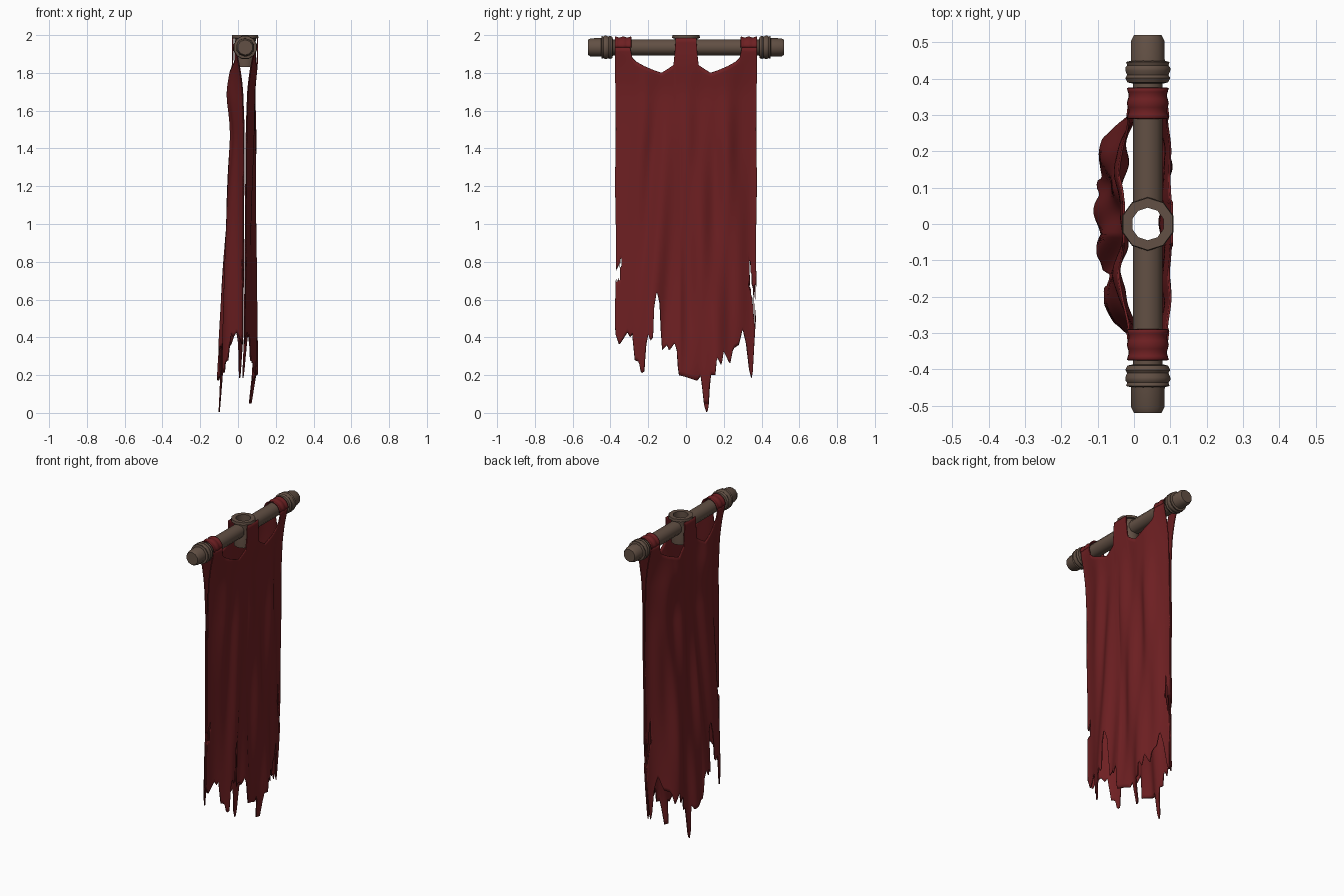
import bpy, bmesh, math

if "Cube" in bpy.data.objects:
    bpy.data.objects.remove(bpy.data.objects["Cube"])

CX, PZ = 0.038, 1.935          # crossbar centre line


def material(name, col):
    m = bpy.data.materials.new(name)
    m.diffuse_color = (*col, 1)
    m.use_nodes = True
    m.node_tree.nodes["Principled BSDF"].inputs["Base Color"].default_value = m.diffuse_color
    return m


RED = material("dark red cloth", (0.155, 0.014, 0.016))
WOOD = material("weathered wood", (0.122, 0.08, 0.058))


def make(name, bm, mat, smooth=True, thick=0):
    bmesh.ops.recalc_face_normals(bm, faces=bm.faces)
    me = bpy.data.meshes.new(name)
    bm.to_mesh(me)
    bm.free()
    me.materials.append(mat)
    ob = bpy.data.objects.new(name, me)
    bpy.context.collection.objects.link(ob)
    if thick:
        s = ob.modifiers.new("thickness", 'SOLIDIFY')
        s.thickness, s.offset = thick, 0
    if smooth:
        bpy.ops.object.select_all(action='DESELECT')
        ob.select_set(True)
        bpy.context.view_layer.objects.active = ob
        bpy.ops.object.shade_smooth_by_angle(angle=math.radians(40))
    return ob


def lathe(name, profile, sides, axis='Y', closed=False, smooth=True):
    """Spin (radius, position) points round the crossbar or a vertical axis."""
    bm = bmesh.new()
    rings = []
    for r, p in profile:
        ring = []
        for i in range(sides):
            a = 2 * math.pi * (i + 0.5) / sides
            u, v = r * math.cos(a), r * math.sin(a)
            ring.append(bm.verts.new((CX + u, p, PZ + v) if axis == 'Y' else (CX + u, v, p)))
        rings.append(ring)
    n = len(rings)
    for k in range(n if closed else n - 1):
        a, b = rings[k], rings[(k + 1) % n]
        for i in range(sides):
            j = (i + 1) % sides
            bm.faces.new((a[i], a[j], b[j], b[i]))
    if not closed:
        bm.faces.new(rings[0])
        bm.faces.new(rings[-1])
    return make(name, bm, WOOD, smooth)


def lerp(table, t):
    if t <= table[0][0]:
        return table[0][1]
    for (a, va), (b, vb) in zip(table, table[1:]):
        if t <= b:
            return va + (vb - va) * (t - a) / (b - a)
    return table[-1][1]


def soft(table, t):
    return sum(lerp(table, t + d * 0.02) for d in range(-2, 3)) / 5


# Crossbar halves with thicker tips and ridged collars
for s, side in ((-1, "near"), (1, "far")):
    lathe("crossbar_" + side, [(0.043, s * 0.05), (0.043, s * 0.40), (0.05, s * 0.405),
                               (0.048, s * 0.505), (0.04, s * 0.52)], 10)
    lathe("collar_" + side, [(0.045, s * 0.387), (0.058, s * 0.39), (0.064, s * 0.402),
                             (0.059, s * 0.41), (0.064, s * 0.422), (0.064, s * 0.43),
                             (0.059, s * 0.437), (0.062, s * 0.446), (0.045, s * 0.45)], 12)
# Open socket in the middle, its rim covering the top of the cloth tabs
lathe("centre_socket", [(0.045, 1.83), (0.057, 1.83), (0.06, 1.90), (0.056, 1.93), (0.058, 1.96),
                        (0.06, 1.982), (0.074, 1.984), (0.072, 2.0), (0.045, 2.0)], 10, 'Z', True)

# Cloth loops over the bar
for s, side in ((-1, "near"), (1, "far")):
    bm = bmesh.new()
    rows = []
    for k in range(9):
        y = s * (0.29 + 0.085 * k / 8)
        r = 0.052 + 0.003 * math.cos(k * math.pi / 2)
        rows.append([bm.verts.new((CX + r * math.cos(a), y, PZ + r * math.sin(a)))
                     for a in (math.pi * i / 14 for i in range(15))])
    for a, b in zip(rows, rows[1:]):
        for i in range(14):
            bm.faces.new((a[i], a[i + 1], b[i + 1], b[i]))
    make("cloth_loop_" + side, bm, RED, True, 0.006)

# Top edge: loops at both sides, centre tab, sagging hems between
TOP = [(0, 1.985), (0.058, 1.985), (0.062, 1.845), (0.09, 1.825), (0.13, 1.80), (0.16, 1.81),
       (0.22, 1.835), (0.265, 1.86), (0.289, 1.885), (0.292, 1.935), (0.38, 1.935)]
# Ragged bottom edge
HEM = [(-.375, .42), (-.355, .36), (-.31, .43), (-.295, .40), (-.282, .43), (-.275, .28),
       (-.25, .27), (-.24, .21), (-.222, .22), (-.215, .35), (-.2, .42), (-.19, .38),
       (-.175, .4), (-.17, .55), (-.155, .65), (-.137, .57), (-.13, .33), (-.1, .36),
       (-.09, .33), (-.06, .37), (-.048, .33), (-.04, .2), (0, .19), (.06, .17), (.08, .2),
       (.097, .04), (.11, 0), (.12, .02), (.13, .2), (.158, .2), (.165, .3), (.19, .25),
       (.2, .33), (.235, .26), (.25, .34), (.28, .36), (.3, .45), (.32, .37), (.34, .22),
       (.355, .17), (.362, .35), (.375, .6)]
# Offset of each sheet from the bar, by height: middle and side edges
BACK_MID = [(0, .14), (.3, .128), (1, .09), (1.45, .065), (1.65, .07), (1.85, .066), (2, .066)]
BACK_EDGE = [(0, .035), (.4, .012), (1.5, .006), (1.72, .014), (1.85, .032), (1.93, .052)]
FRONT_MID = [(0, .03), (.2, .052), (.4, .05), (1, .042), (1.7, .046), (1.86, .066), (2, .066)]
FRONT_EDGE = [(0, -.025), (.4, -.004), (1.5, .006), (1.72, .014), (1.85, .032), (1.93, .052)]


def torn(y, z):
    """Slits torn in the two side edges."""
    if y < -0.33 and 0.70 < z < 0.86:
        lo, hi = -0.33 - (0.86 - z) * 0.30, -0.335 - (0.86 - z) * 0.1
        return y < hi if z < 0.76 else lo < y < hi
    if y > 0.33 and 0.5 < z < 0.81:
        return y > 0.335 + max(0, 0.72 - z) * 0.12 if z < 0.65 else \
            0.334 < y < 0.338 + (0.81 - z) * 0.1
    return False


def cloth(name, s, mid, edge, lowest):
    bm = bmesh.new()
    cols, rows, grid = 124, 70, []
    for i in range(cols + 1):
        y = -0.375 + 0.75 * i / cols
        top, bot = lerp(TOP, abs(y)), max(lowest, lerp(HEM, y))
        t = min(1, (0.375 - abs(y)) / 0.18)
        env = t * t * (3 - 2 * t)
        line = []
        for k in range(rows + 1):
            z = top + (bot - top) * k / rows
            down = min(1, max(0, (1.85 - z) / 0.45))
            # folds fan out from the upper corners
            fan = abs(y + 0.03) + 0.13 * z
            fold = 0.010 * math.sin(30 * fan + s) + 0.004 * math.sin(55 * y - 3 * z)
            h = soft(edge, z) * (1 - env) + soft(mid, z) * env + fold * down * env
            # hems sag outwards between the loops on the back sheet
            if s < 0:
                h += 0.025 * math.exp(-((abs(y) - 0.15) / 0.06) ** 2 - ((z - 1.7) / 0.13) ** 2)
            yy = y * (1 - 0.012 * down * (0.5 + 0.5 * math.sin(9 * z)))
            line.append(bm.verts.new((CX + s * h, yy, z)))
        grid.append(line)
    for i in range(cols):
        for k in range(rows):
            q = (grid[i][k], grid[i + 1][k], grid[i + 1][k + 1], grid[i][k + 1])
            c = sum((v.co for v in q), q[0].co * 0) / 4
            if not torn(c.y, c.z):
                bm.faces.new(q)
    bmesh.ops.delete(bm, geom=[v for v in bm.verts if not v.link_faces], context='VERTS')
    make(name, bm, RED, True, 0.006)


cloth("banner_sheet_right", 1, FRONT_MID, FRONT_EDGE, 0.05)
cloth("banner_sheet_left", -1, BACK_MID, BACK_EDGE, 0)
